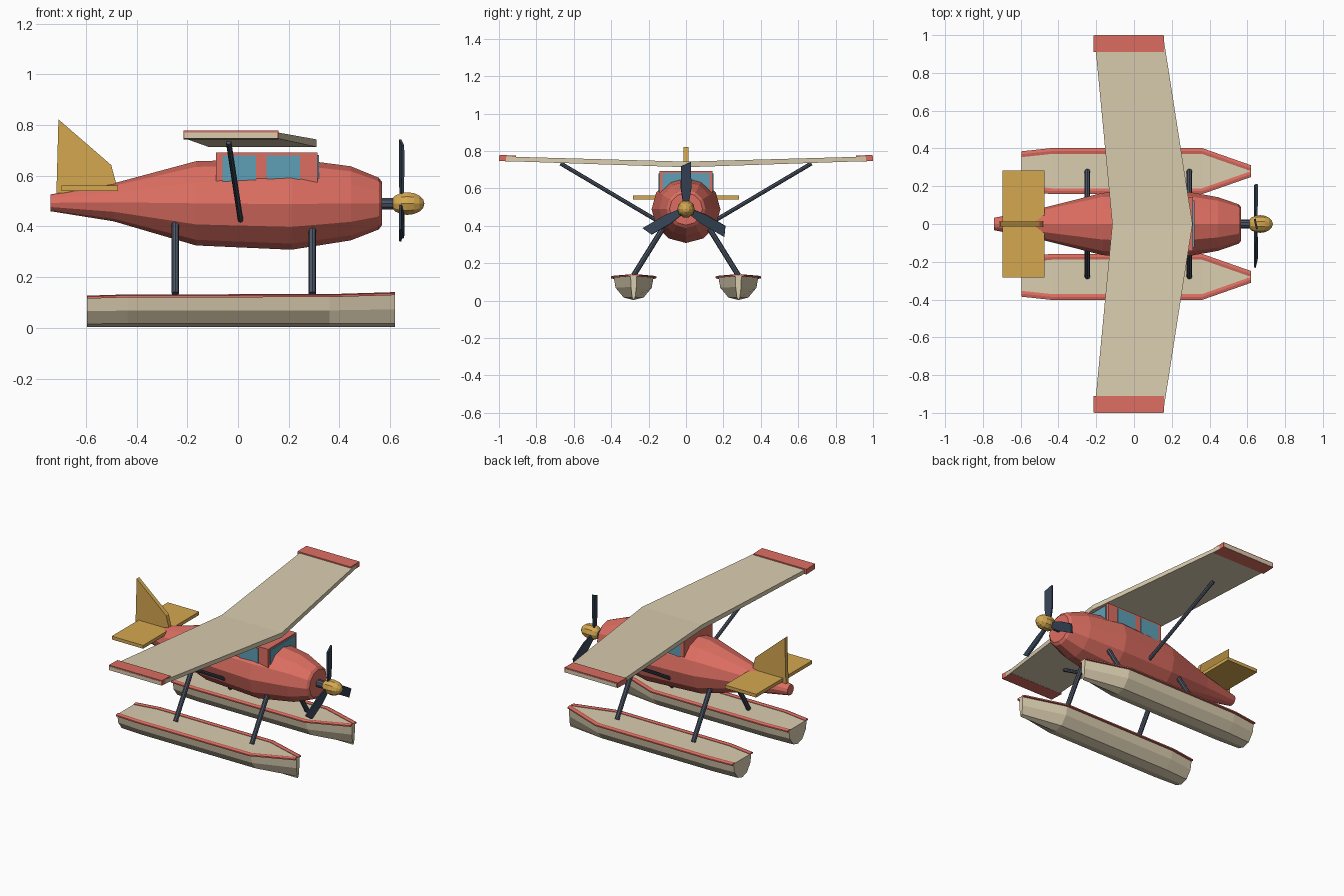
import bpy, bmesh, math
from mathutils import Vector, Matrix

if "Cube" in bpy.data.objects:
    bpy.data.objects.remove(bpy.data.objects["Cube"])


def material(name, rgb):
    m = bpy.data.materials.new(name)
    m.diffuse_color = (*rgb, 1)
    m.use_nodes = True
    m.node_tree.nodes["Principled BSDF"].inputs["Base Color"].default_value = m.diffuse_color
    return m


RED = material("red_paint", (0.72, 0.155, 0.12))
CREAM = material("cream_paint", (0.70, 0.61, 0.43))
GOLD = material("gold_paint", (0.66, 0.39, 0.08))
GLASS = material("glass_blue", (0.11, 0.35, 0.46))
STEEL = material("strut_steel", (0.07, 0.09, 0.13))
DARK = material("blade_dark", (0.035, 0.055, 0.09))


def finish(bm, name, mat):
    bmesh.ops.recalc_face_normals(bm, faces=bm.faces)
    me = bpy.data.meshes.new(name)
    bm.to_mesh(me)
    bm.free()
    me.materials.append(mat)
    ob = bpy.data.objects.new(name, me)
    bpy.context.collection.objects.link(ob)
    return ob


def loft(name, sections, mat):
    """Skin a list of equal-length closed sections and cap both ends."""
    bm = bmesh.new()
    rings = [[bm.verts.new(p) for p in s] for s in sections]
    n = len(rings[0])
    for a, b in zip(rings, rings[1:]):
        for i in range(n):
            j = (i + 1) % n
            bm.faces.new((a[i], a[j], b[j], b[i]))
    bm.faces.new(rings[0])
    bm.faces.new(rings[-1])
    return finish(bm, name, mat)


def box(name, lo, hi, mat):
    quad = lambda x: [(x, lo[1], lo[2]), (x, hi[1], lo[2]), (x, hi[1], hi[2]), (x, lo[1], hi[2])]
    return loft(name, [quad(lo[0]), quad(hi[0])], mat)


def rod(name, a, b, r, mat, sides=8):
    a, b = Vector(a), Vector(b)
    rot = (b - a).to_track_quat('Z', 'Y').to_matrix()
    circle = [Vector((r * math.cos(t), r * math.sin(t), 0))
              for t in (math.tau * i / sides for i in range(sides))]
    return loft(name, [[e + rot @ p for p in circle] for e in (a, b)], mat)


# Fuselage: twelve-sided rings (x, centre z, half height, half width)
stations = [(-0.74, 0.493, 0.033, 0.033), (-0.49, 0.495, 0.075, 0.083),
            (-0.166, 0.491, 0.166, 0.165), (0.21, 0.488, 0.18, 0.184),
            (0.445, 0.491, 0.146, 0.142), (0.555, 0.49, 0.102, 0.104),
            (0.567, 0.49, 0.086, 0.088)]
angles = [math.tau * i / 12 for i in range(12)]
loft("fuselage", [[(x, w * math.cos(t), z + h * math.sin(t)) for t in angles]
                  for x, z, h, w in stations], RED)

# Cabin with windscreen and side windows
box("cabin", (-0.087, -0.142, 0.55), (0.313, 0.142, 0.692), RED)
box("windscreen", (0.308, -0.125, 0.58), (0.319, 0.125, 0.682), GLASS)
for s, side in ((1, "left"), (-1, "right")):
    for x0, x1, pos in ((-0.062, 0.07, "rear"), (0.112, 0.245, "front")):
        y = sorted((s * 0.138, s * 0.146))
        box(f"{side}_{pos}_window", (x0, y[0], 0.575), (x1, y[1], 0.68), GLASS)


# Wing: slight dihedral, tapered to each tip
def chord(y, x0, x1, z0, z1):
    return [(x0, y, z0), (x1, y, z0), (x1, y, z1), (x0, y, z1)]


tip = (-0.21, 0.154, 0.747, 0.771)
loft("wing", [chord(-1, *tip), chord(0, -0.115, 0.31, 0.713, 0.743), chord(1, *tip)], CREAM)
for s, side in ((1, "left"), (-1, "right")):
    loft(f"{side}_wing_tip", [chord(s * 0.91, -0.215, 0.16, 0.743, 0.776),
                              chord(s * 0.998, -0.215, 0.16, 0.746, 0.778)], RED)
    rod(f"{side}_wing_strut", (-0.037, s * 0.67, 0.733), (0.01, s * 0.15, 0.425), 0.011, STEEL)

# Tail fin and stabiliser
fin = [(-0.716, 0.53), (-0.708, 0.822), (-0.5, 0.642), (-0.475, 0.55)]
loft("tail_fin", [[(x, y, z) for x, z in fin] for y in (-0.013, 0.013)], GOLD)
box("stabiliser", (-0.695, -0.283, 0.54), (-0.473, 0.283, 0.561), GOLD)

# Floats: (x, half width, deck z), round-bottomed hulls with red side rails
plan = [(-0.595, 0.09, 0.121), (-0.435, 0.107, 0.126), (0.36, 0.107, 0.127), (0.62, 0.016, 0.135)]
hull = [(1, 1), (0.9, 0.53), (0.5, 0.11), (0, 0), (-0.5, 0.11), (-0.9, 0.53), (-1, 1)]
for s, side in ((1, "left"), (-1, "right")):
    cy = s * 0.28
    loft(f"{side}_float", [[(x, cy + w * u, 0.003 + (d - 0.003) * v) for u, v in hull]
                           for x, w, d in plan], CREAM)
    for k, edge in ((1, "left"), (-1, "right")):
        loft(f"{side}_float_{edge}_rail",
             [[(x, cy + k * (w + o), d + h) for o, h in
               ((-0.016, -0.004), (0.015, -0.006), (0.015, 0.002), (-0.001, 0.006), (-0.016, 0.003))]
              for x, w, d in plan], RED)
    for x, pos in ((-0.247, "rear"), (0.293, "front")):
        rod(f"{side}_{pos}_float_strut", (x, s * 0.28, 0.135), (x, s * 0.1, 0.425), 0.0145, STEEL)

# Propeller: shaft, spinner and three pitched blades
rod("propeller_shaft", (0.55, 0, 0.49), (0.63, 0, 0.49), 0.024, STEEL, 10)
bm = bmesh.new()
bmesh.ops.create_uvsphere(bm, u_segments=10, v_segments=8, radius=1,
                          matrix=Matrix.Translation((0.668, 0, 0.49))
                          @ Matrix.Diagonal((0.067, 0.047, 0.047, 1))
                          @ Matrix.Rotation(math.pi / 2, 4, 'Y'))
finish(bm, "spinner", GOLD)
for i in range(3):
    spin = (Matrix.Translation((0.645, 0, 0.49)) @ Matrix.Rotation(math.tau * i / 3, 4, 'X')
            @ Matrix.Rotation(math.radians(12), 4, 'Z'))
    blade = [[(-0.005, -w, r + k), (0.005, -w, r + k), (0.005, w, r - k), (-0.005, w, r - k)]
             for r, w, k in ((0.02, 0.014, 0), (0.11, 0.028, 0), (0.24, 0.027, -0.012))]
    loft(f"propeller_blade_{i + 1}", [[spin @ Vector(p) for p in q] for q in blade], DARK)
